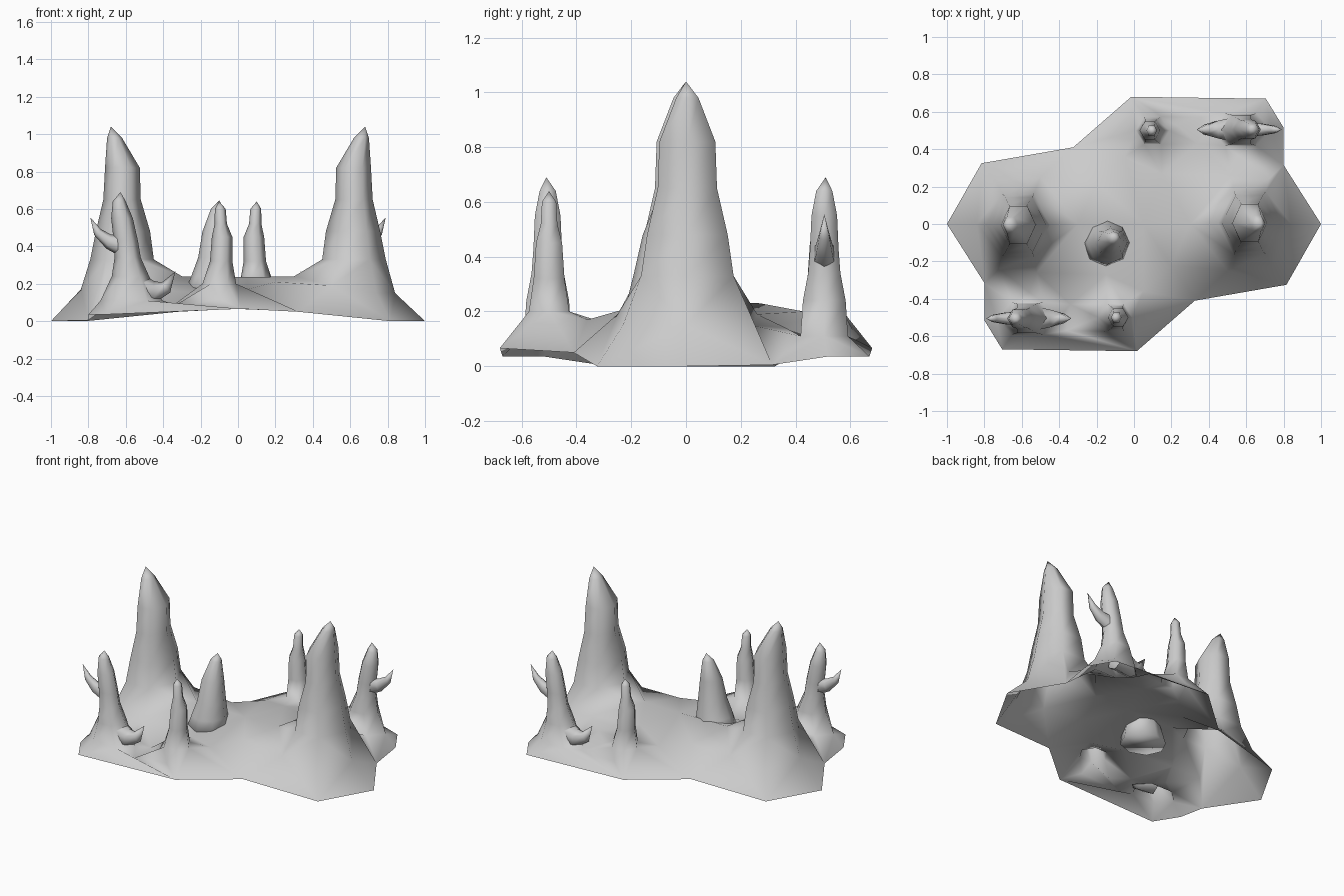
import bpy, bmesh, math
from mathutils import Vector
from mathutils.geometry import delaunay_2d_cdt

if "Cube" in bpy.data.objects:
    bpy.data.objects.remove(bpy.data.objects["Cube"])


def ring_points(cx, cy, z, rx, ry, tilt=0, n=6, sgn=1):
    """Points of one cross-section; sgn=-1 turns it half a turn about z."""
    t = math.radians(tilt)
    pts = []
    for i in range(n):
        a = 2 * math.pi * i / n
        u, v = rx * math.cos(a), ry * math.sin(a)
        pts.append(Vector((sgn * (cx + u * math.cos(t)), sgn * (cy + v), z + u * math.sin(t))))
    return pts


def loft(bm, rings, tip, sgn=1, n=6, closed=False):
    """Skin the cross-sections and close them at a point."""
    loops = [[bm.verts.new(p) for p in ring_points(*r, n=n, sgn=sgn)]
             for r in [(list(r) + [0])[:6] for r in rings]]
    for a, b in zip(loops, loops[1:]):
        for i in range(n):
            j = (i + 1) % n
            bm.faces.new((a[i], a[j], b[j], b[i]))
    top = bm.verts.new((sgn * tip[0], sgn * tip[1], tip[2]))
    for i in range(n):
        bm.faces.new((loops[-1][i], loops[-1][(i + 1) % n], top))
    if closed:
        bm.faces.new(loops[0][::-1])


def finish(bm, name):
    bmesh.ops.remove_doubles(bm, verts=bm.verts, dist=0.0005)
    bmesh.ops.recalc_face_normals(bm, faces=bm.faces)
    me = bpy.data.meshes.new(name)
    bm.to_mesh(me)
    bm.free()
    for p in me.polygons:
        p.use_smooth = True
    ob = bpy.data.objects.new(name, me)
    bpy.context.collection.objects.link(ob)
    return ob


# Spire cross-sections: x, y, z, x radius, y radius
tall = [(.62, .005, .33, .17, .195), (.615, .005, .48, .145, .17), (.62, .005, .65, .1, .125),
        (.618, .005, .82, .093, .118), (.66, .005, .98, .04, .047)]
slim = [(-.1, -.5, .2, .09, .085), (-.09, -.5, .32, .06, .065), (-.085, -.5, .45, .055, .055),
        (-.092, -.5, .52, .033, .035), (-.095, -.5, .6, .029, .03)]
trunk = [(-.57, -.505, .11, .165, .1), (-.575, -.505, .24, .1, .09), (-.59, -.505, .34, .07, .068),
         (-.6, -.505, .43, .065, .06), (-.62, -.505, .55, .058, .054), (-.635, -.505, .64, .035, .034)]
upper_branch = [(-.6, -.505, .4, .065, .045, 80), (-.69, -.505, .425, .04, .035, 70),
                (-.75, -.505, .475, .024, .022, 40)]
lower_branch = [(-.56, -.505, .19, .085, .08, 80), (-.45, -.505, .155, .06, .055, 90),
                (-.385, -.505, .18, .035, .03, 130)]

# Rim of one half of the ground sheet, and inner points with front and back heights
rim = [(1, 0, 0), (.815, -.325, 0), (.325, -.41, .05), (.015, -.68, .066),
       (-.705, -.67, .036), (-.8, -.515, .035), (-.8, -.315, .005)]
# x, y (back half), height there, height at the half-turned point
inner = [(.84, 0, .15, .17), (.74, -.23, .15, .15), (.5, -.25, .19, .19), (.3, 0, .24, .24),
         (.2, -.22, .21, .18), (.52, .26, .19, .17), (.72, .24, .15, .15), (.15, .27, .23, .15),
         (.34, .43, .2, .09), (.56, .365, .14, .12), (-.05, .36, .18, .17),
         (.1, .61, .13, .12), (.24, .52, .18, .1), (.36, .57, .12, .07)]

points = [Vector((s * x, s * y, z)) for s in (1, -1) for x, y, z in rim]
edges = [(i, (i + 1) % len(points)) for i in range(len(points))]
for x, y, zb, zf in inner:
    points += [Vector((x, y, zb)), Vector((-x, -y, zf))]
points.append(Vector((.05, 0, .235)))
owner = {}
for s in (1, -1):
    for spire in (tall, slim, trunk):
        start = len(points)
        points += ring_points(*spire[0], sgn=s)
        edges += [(start + i, start + (i + 1) % 6) for i in range(6)]
        owner.update({start + i: start for i in range(6)})

# Ground sheet, open below each spire
bm = bmesh.new()
flat, _, tris, orig, _, _ = delaunay_2d_cdt([p.xy for p in points], edges, [], 1, 1e-5)
source = [o[0] if o else None for o in orig]
verts = [bm.verts.new(points[k] if k is not None else (c.x, c.y, .15)) for c, k in zip(flat, source)]
for t in tris:
    own = {owner.get(source[i]) for i in t}
    if len(own) == 1 and None not in own:
        continue
    bm.faces.new([verts[i] for i in t])

# Spires rising from the sheet, repeated by half a turn
for s in (1, -1):
    loft(bm, tall, (.68, 0, 1.04), s)
    loft(bm, slim, (-.1, -.5, .64), s)
    loft(bm, trunk, (-.628, -.51, .69), s)
finish(bm, "rock_base_with_spires")

# Side branches
for s, side in ((1, "front"), (-1, "back")):
    bm = bmesh.new()
    loft(bm, upper_branch, (-.79, -.505, .555), s)
    loft(bm, lower_branch, (-.335, -.505, .265), s)
    finish(bm, side + "_branches")

# Single spire near the middle, its foot passing through the sheet
bm = bmesh.new()
loft(bm, [(-.155, -.1, .12, .145, .13), (-.14, -.1, .24, .11, .115), (-.125, -.1, .34, .088, .09),
          (-.122, -.09, .48, .068, .068), (-.11, -.075, .6, .035, .035)],
     (-.1, -.07, .645), n=8, closed=True)
finish(bm, "middle_spire")
